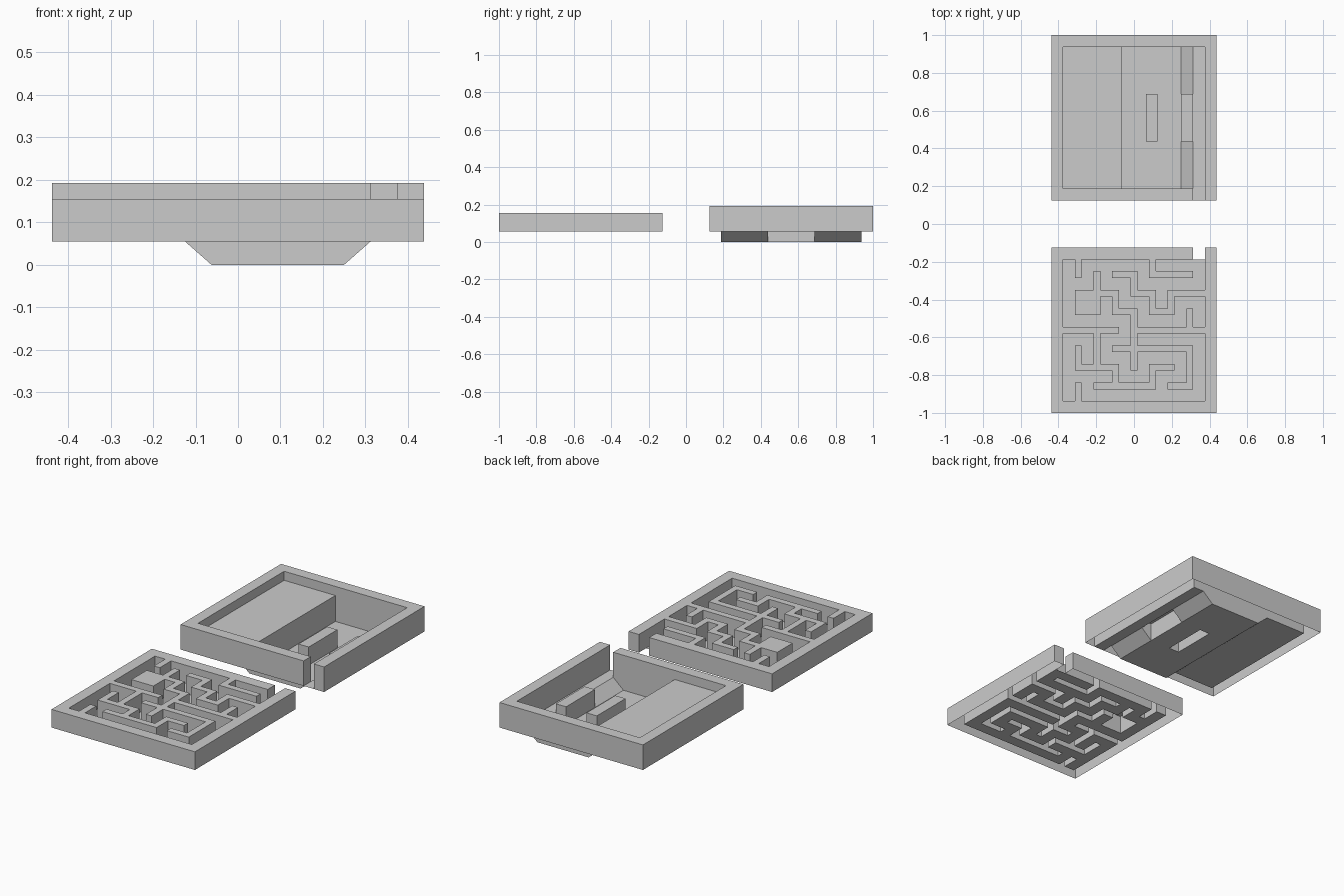
import bpy, bmesh

if "Cube" in bpy.data.objects:
    bpy.data.objects.remove(bpy.data.objects["Cube"])

BASE, U = 0.055, 0.0625          # underside height, frame / corridor width
MAZE_TOP, TRAY_TOP = 0.155, 0.193


def finish(name, bm):
    bmesh.ops.remove_doubles(bm, verts=bm.verts, dist=1e-5)
    bmesh.ops.dissolve_degenerate(bm, edges=bm.edges, dist=1e-5)
    bmesh.ops.dissolve_limit(bm, angle_limit=0.01, verts=bm.verts, edges=bm.edges)
    me = bpy.data.meshes.new(name)
    bm.to_mesh(me)
    bm.free()
    ob = bpy.data.objects.new(name, me)
    bpy.context.collection.objects.link(ob)
    return ob


def quad(bm, *pts):
    bm.faces.new([bm.verts.new(p) for p in pts])


def stepped_sheet(name, xs, ys, height):
    """Shell with one top per grid cell and steps between cells, open below.
    height(i, j) gives (z at left edge, z at right edge), or None for a hole."""
    nx, ny = len(xs) - 1, len(ys) - 1
    bm = bmesh.new()

    def cell(i, j):
        return height(i, j) if 0 <= i < nx and 0 <= j < ny else None

    for i in range(nx + 1):
        for j in range(ny + 1):
            c = cell(i, j)
            z = c or (BASE, BASE)
            if c:
                quad(bm, (xs[i], ys[j], z[0]), (xs[i+1], ys[j], z[1]),
                     (xs[i+1], ys[j+1], z[1]), (xs[i], ys[j+1], z[0]))
            if j < ny:
                l, r, x = (cell(i-1, j) or (BASE, BASE))[1], z[0], xs[i]
                if abs(l - r) > 1e-6:
                    quad(bm, (x, ys[j], l), (x, ys[j], r),
                         (x, ys[j+1], r), (x, ys[j+1], l))
            if i < nx:
                d, y = cell(i, j-1) or (BASE, BASE), ys[j]
                if d != z:
                    quad(bm, (xs[i], y, d[0]), (xs[i+1], y, d[1]),
                         (xs[i+1], y, z[1]), (xs[i], y, z[0]))
    return finish(name, bm)


# Maze plate: 8 x 8 corridors; walls as node runs (i0, j0, i1, j1), j from the back
runs = ["1011", "2122", "1223", "1323", "1232", "3233", "3343", "4346",
        "3141", "4142", "4252", "5253", "5363", "6263", "6282", "5051",
        "5171", "0434", "4484", "7374", "3575", "7577", "6777", "2426",
        "1636", "1516", "3637", "2757", "5657", "5666", "1718"]
walls = set()
for s in runs:
    a, b, c, d = (2 * int(ch) for ch in s)
    walls |= {(i, 16 - j) for i in range(a, c + 1) for j in range(b, d + 1)}

w = (0.75 - 8 * U) / 7            # thin wall width
edges = [0, U]
for k in range(8):
    edges.append(edges[-1] + U)
    edges.append(edges[-1] + (w if k < 7 else U))


def maze_height(i, j):
    if (i, j) == (15, 16):        # exit notch
        return None
    solid = i in (0, 16) or j in (0, 16) or (i, j) in walls
    return (MAZE_TOP, MAZE_TOP) if solid else (BASE, BASE)


stepped_sheet("maze_plate", [e - 0.4375 for e in edges],
              [e - 1.0 for e in edges], maze_height)

# Tray: frame with a sunken trough, two stop blocks and an entry notch
BLOCK_TOP, SHELF_TOP = 0.1, 0.143
tx = [-0.4375, -0.375, -0.125, -0.0625, U, 0.125, 0.25, 0.3125, 0.375, 0.4375]
ty = [0.125, 0.1875, 0.4375, 0.6875, 0.9375, 1.0]
floor = {1: (BASE, BASE), 2: (BASE, 0.0), 6: (0.0, BASE), 7: (BASE, BASE)}


def tray_height(i, j):
    if (i, j) == (7, 0):
        return (BASE, BASE)
    if i in (0, 8) or j in (0, 4):
        return (TRAY_TOP, TRAY_TOP)
    if j == 2 and i in (4, 6):
        return (BLOCK_TOP, BLOCK_TOP)
    return floor.get(i, (0.0, 0.0))


stepped_sheet("tray", tx, ty, tray_height)

# Raised shelf over the left part of the tray
bm = bmesh.new()
y0, y1 = 0.1875, 0.9375
quad(bm, (-0.375, y0, SHELF_TOP), (-0.0625, y0, SHELF_TOP),
     (-0.0625, y1, SHELF_TOP), (-0.375, y1, SHELF_TOP))
quad(bm, (-0.0625, y0, 0), (-0.0625, y1, 0),
     (-0.0625, y1, SHELF_TOP), (-0.0625, y0, SHELF_TOP))
finish("tray_shelf", bm)
